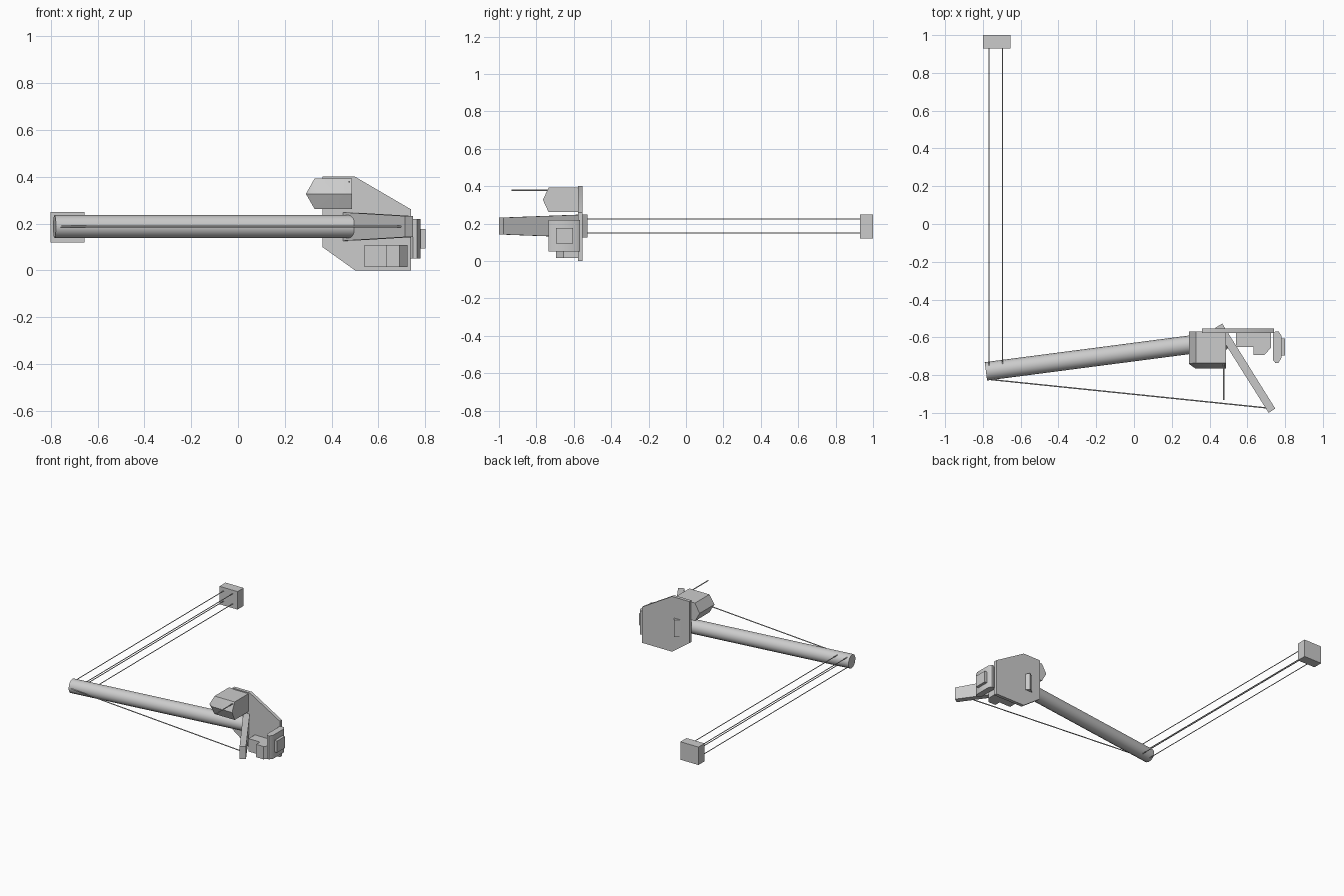
import bpy, bmesh
from mathutils import Vector

if "Cube" in bpy.data.objects:
    bpy.data.objects.remove(bpy.data.objects["Cube"])


def finish(name, bm, smooth=True):
    bmesh.ops.recalc_face_normals(bm, faces=bm.faces)
    me = bpy.data.meshes.new(name)
    bm.to_mesh(me)
    bm.free()
    ob = bpy.data.objects.new(name, me)
    bpy.context.collection.objects.link(ob)
    if smooth:
        bpy.ops.object.select_all(action='DESELECT')
        ob.select_set(True)
        bpy.context.view_layer.objects.active = ob
        bpy.ops.object.shade_smooth_by_angle(angle=0.6)
    return ob


def prism(name, pts, vec):
    """Extrude a closed 3D outline along vec."""
    bm = bmesh.new()
    f = bm.faces.new([bm.verts.new(p) for p in pts])
    ext = bmesh.ops.extrude_face_region(bm, geom=[f], use_keep_orig=True)
    moved = [g for g in ext['geom'] if isinstance(g, bmesh.types.BMVert)]
    bmesh.ops.translate(bm, verts=moved, vec=vec)
    return finish(name, bm)


def box(name, x, y, z):
    return prism(name, [(x[0], y[0], z[0]), (x[1], y[0], z[0]),
                        (x[1], y[1], z[0]), (x[0], y[1], z[0])], (0, 0, z[1] - z[0]))


def hull(name, pts):
    bm = bmesh.new()
    for p in pts:
        bm.verts.new(p)
    bmesh.ops.convex_hull(bm, input=bm.verts)
    bmesh.ops.dissolve_limit(bm, angle_limit=0.01, verts=bm.verts, edges=bm.edges)
    return finish(name, bm)


def rod(name, a, b, r, n):
    a, b = Vector(a), Vector(b)
    bm = bmesh.new()
    bmesh.ops.create_cone(bm, cap_ends=True, segments=n, radius1=r, radius2=r, depth=(b - a).length)
    bm.transform((b - a).to_track_quat('Z', 'Y').to_matrix().to_4x4())
    bmesh.ops.translate(bm, verts=bm.verts, vec=(a + b) / 2)
    return finish(name, bm)


ZC = 0.187  # height of the boom axis

# Body plate
outline = [(0.36, 0.40), (0.50, 0.40), (0.74, 0.26), (0.74, 0), (0.50, 0), (0.36, 0.10)]
prism("body_plate", [(x, -0.578, z) for x, z in outline], (0, 0.024, 0))

# Main boom
rod("main_boom", (-0.784, -0.78, ZC), (0.49, -0.614, ZC), 0.049, 16)

# Tapered strut through the plate
base = [(0.43, -0.55), (0.467, -0.527)]
tip = [(0.713, -1.0), (0.748, -0.977)]
hull("strut", [(x, y, ZC + s * h) for pts, h in ((base, 0.062), (tip, 0.045))
               for x, y in pts for s in (-1, 1)])

# Guy wire between boom end and strut tip
rod("guy_wire", (-0.765, -0.823, ZC), (0.715, -0.975, ZC), 0.004, 6)

# Four long cables to the end block
for x in (-0.768, -0.695):
    for z in (0.15, 0.224):
        rod("cable", (x, -0.75, z), (x, 0.94, z), 0.003, 6)
box("end_block", (-0.80, -0.655), (0.93, 1.0), (0.12, 0.25))

# Faceted upper pod: wide middle ring, inset top and bottom rings
pod = [(x, y, 0.327) for x, y in ((0.29, -0.57), (0.29, -0.74), (0.325, -0.765), (0.488, -0.765), (0.488, -0.57))]
for z in (0.262, 0.392):
    pod += [(x, y, z) for x, y in ((0.327, -0.57), (0.327, -0.735), (0.488, -0.735), (0.488, -0.57))]
hull("upper_pod", pod)
rod("antenna", (0.475, -0.70, 0.378), (0.475, -0.932, 0.378), 0.004, 6)

# Stepped lower housing
steps = [(0.54, -0.57), (0.54, -0.65), (0.632, -0.65), (0.632, -0.694),
         (0.69, -0.694), (0.725, -0.655), (0.725, -0.57)]
prism("lower_housing", [(x, y, 0.015) for x, y in steps], (0, 0, 0.093))

# Side hatch with chamfered ends and raised port
hatch = [(0.735, -0.582), (0.748, -0.568), (0.765, -0.568), (0.78, -0.59),
         (0.78, -0.71), (0.765, -0.735), (0.748, -0.735), (0.735, -0.72)]
prism("side_hatch", [(x, y, 0.05) for x, y in hatch], (0, 0, 0.17))
box("hatch_port", (0.775, 0.80), (-0.695, -0.605), (0.093, 0.177))
